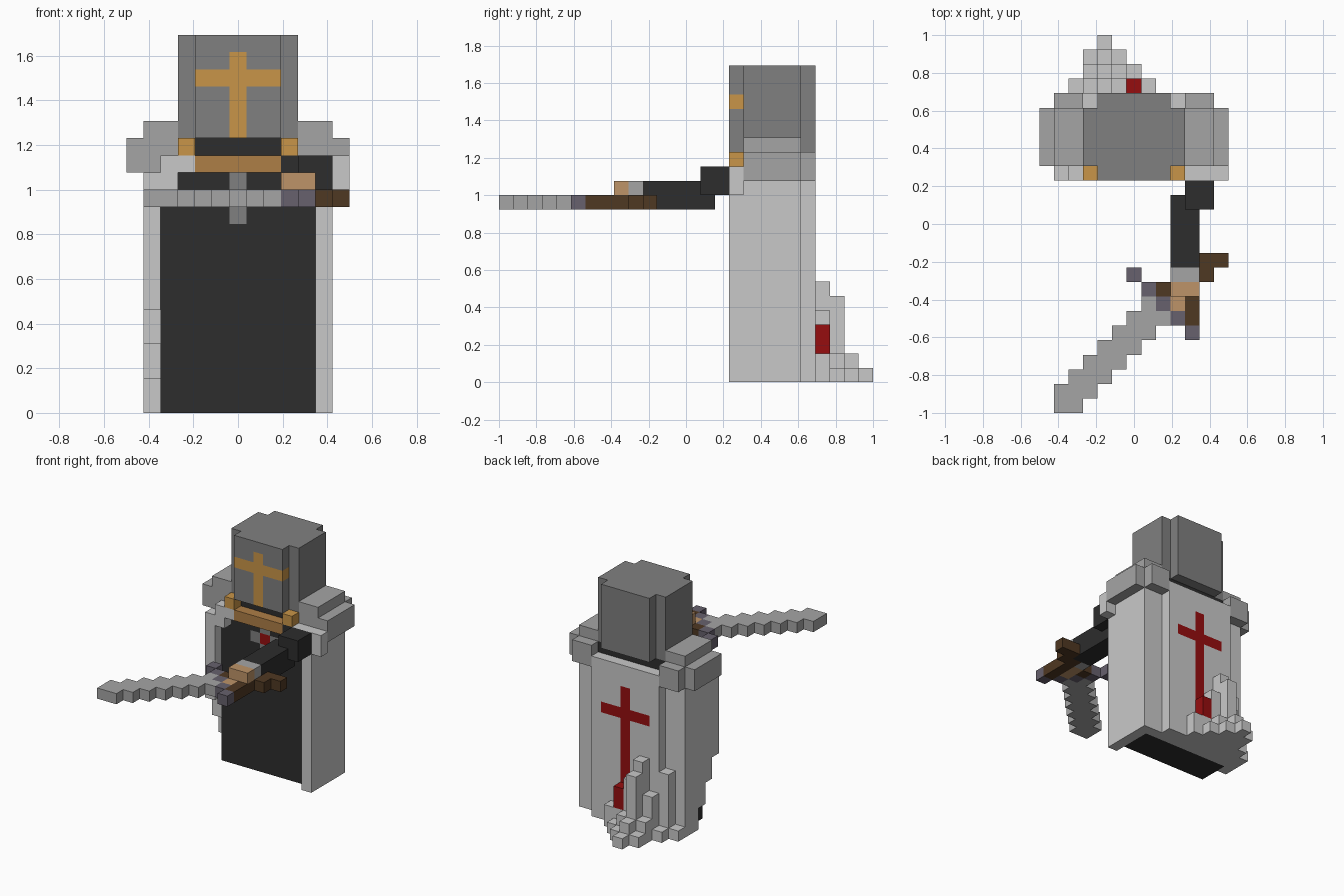
import bpy, bmesh
from mathutils import Vector

if "Cube" in bpy.data.objects:
    bpy.data.objects.remove(bpy.data.objects["Cube"])

V = 1 / 13  # edge of one block; grid runs x 0..13, y 0..26, z 0..22


def srgb(h):
    c = [int(h[i:i + 2], 16) / 255 for i in (0, 2, 4)]
    return [x / 12.92 if x < 0.04 else ((x + 0.055) / 1.055) ** 2.4 for x in c] + [1]


colours = {"cape_grey": "c9c9c9", "helmet_grey": "808080", "steel": "a5a5a5",
           "charcoal": "2d2d2d", "gold": "c99548", "bronze": "ae7e46",
           "skin": "be9468", "brown": "4f3822", "guard_violet": "67616d",
           "red": "960d0f"}
names = list(colours)
mats = []
for n in names:
    m = bpy.data.materials.new(n)
    m.diffuse_color = srgb(colours[n])
    m.use_nodes = True
    m.node_tree.nodes["Principled BSDF"].inputs["Base Color"].default_value = m.diffuse_color
    mats.append(m)

cells = {}  # block position -> (part, colour)


def box(part, col, x0, x1, y0, y1, z0, z1):
    for x in range(x0, x1):
        for y in range(y0, y1):
            for z in range(z0, z1):
                cells[x, y, z] = (part, names.index(col))


# robe with chest emblem
box("robe", "charcoal", 2, 11, 17, 21, 0, 16)
for x, z in ((5, 12), (7, 12), (6, 11), (6, 13)):
    box("robe", "helmet_grey", x, x + 1, 17, 18, z, z + 1)
box("robe", "red", 6, 7, 17, 18, 12, 13)

# cape: sides, back panel, ragged left hem
box("cape", "cape_grey", 11, 12, 16, 21, 0, 14)
for z0, z1, y in ((0, 2, 19), (2, 4, 18), (4, 6, 17), (6, 14, 16)):
    box("cape", "cape_grey", 1, 2, y, 21, z0, z1)
box("cape", "cape_grey", 2, 11, 20, 21, 0, 15)
box("cape", "cape_grey", 3, 10, 21, 22, 0, 15)
# front cape edges below the shoulders
box("cape", "cape_grey", 1, 3, 16, 17, 13, 14)
box("cape", "cape_grey", 2, 4, 16, 17, 14, 15)
box("cape", "cape_grey", 10, 13, 16, 17, 13, 15)
# trailing folds: x, y, height
for x, y, h in ((1, 21, 1), (2, 21, 6), (2, 22, 1), (3, 22, 4), (4, 22, 7), (5, 22, 5),
                (6, 22, 2), (7, 22, 2), (3, 23, 2), (4, 23, 6), (5, 23, 2), (6, 23, 1),
                (3, 24, 1), (4, 24, 2), (5, 24, 1), (4, 25, 1)):
    box("cape", "cape_grey", x, x + 1, y, y + 1, 0, h)
# red cross on the back
box("cape", "red", 6, 7, 21, 22, 2, 13)
box("cape", "red", 4, 9, 21, 22, 10, 11)
box("cape", "red", 6, 7, 22, 23, 2, 4)

# shoulder plates, mirrored
for s in (0, 1):
    def side(x0, x1, *r):
        a, b = (13 - x1, 13 - x0) if s else (x0, x1)
        box("shoulder_plates", "steel", a, b, *r)
    side(1, 3, 17, 22, 14, 16)
    side(0, 1, 17, 21, 14, 16)
    side(1, 3, 17, 21, 16, 17)

# helmet with cross, collar and cheek guards
box("helmet", "helmet_grey", 3, 10, 17, 21, 16, 22)
box("helmet", "helmet_grey", 4, 9, 16, 22, 16, 22)
box("helmet", "gold", 6, 7, 16, 17, 16, 21)
box("helmet", "gold", 4, 9, 16, 17, 19, 20)
box("collar", "bronze", 4, 9, 16, 17, 14, 15)
for x in (3, 9):
    box("collar", "gold", x, x + 1, 16, 17, 15, 16)

# arm, cuff and hand
box("arm", "charcoal", 9, 10, 16, 17, 14, 15)
box("arm", "charcoal", 10, 12, 14, 16, 13, 15)
box("arm", "charcoal", 9, 11, 10, 15, 12, 14)
box("arm", "steel", 9, 11, 9, 10, 12, 14)
box("hand", "skin", 9, 11, 8, 9, 13, 14)
box("hand", "skin", 9, 10, 7, 9, 12, 13)

# sword: diagonal blade, crossguard, grip and pommel
for i in range(7):
    box("sword", "steel", i + 1, i + 3, i, i + 2, 12, 13)
for i in range(5):
    box("sword", "guard_violet", 6 + i, 7 + i, 9 - i, 10 - i, 12, 13)
for x, y in ((8, 8), (10, 6), (10, 7), (10, 8), (10, 9), (11, 9), (11, 10), (12, 10)):
    box("sword", "brown", x, x + 1, y, y + 1, 12, 13)

# build each part from its exposed block faces
for part in sorted({p for p, c in cells.values()}):
    bm = bmesh.new()
    cache = {}

    def vert(p):
        if p not in cache:
            cache[p] = bm.verts.new(((p[0] - 6.5) * V, (p[1] - 13) * V, p[2] * V))
        return cache[p]

    for pos, (p, col) in cells.items():
        if p != part:
            continue
        for ax in range(3):
            for d in (0, 1):
                nb = list(pos)
                nb[ax] += 2 * d - 1
                if tuple(nb) in cells:
                    continue
                quad = []
                for a, b in ((0, 0), (1, 0), (1, 1), (0, 1)):
                    c = list(pos)
                    c[ax] += d
                    c[(ax + 1) % 3] += a
                    c[(ax + 2) % 3] += b
                    quad.append(vert(tuple(c)))
                f = bm.faces.new(quad if d else quad[::-1])
                f.material_index = col
    # merge flat areas of one colour
    bmesh.ops.dissolve_limit(bm, angle_limit=0.01, verts=bm.verts[:], edges=bm.edges[:],
                             delimit={'MATERIAL'})
    # keep only the colours this part uses
    used = sorted({f.material_index for f in bm.faces})
    for f in bm.faces:
        f.material_index = used.index(f.material_index)
    me = bpy.data.meshes.new(part)
    bm.to_mesh(me)
    bm.free()
    for u in used:
        me.materials.append(mats[u])
    bpy.context.collection.objects.link(bpy.data.objects.new(part, me))
